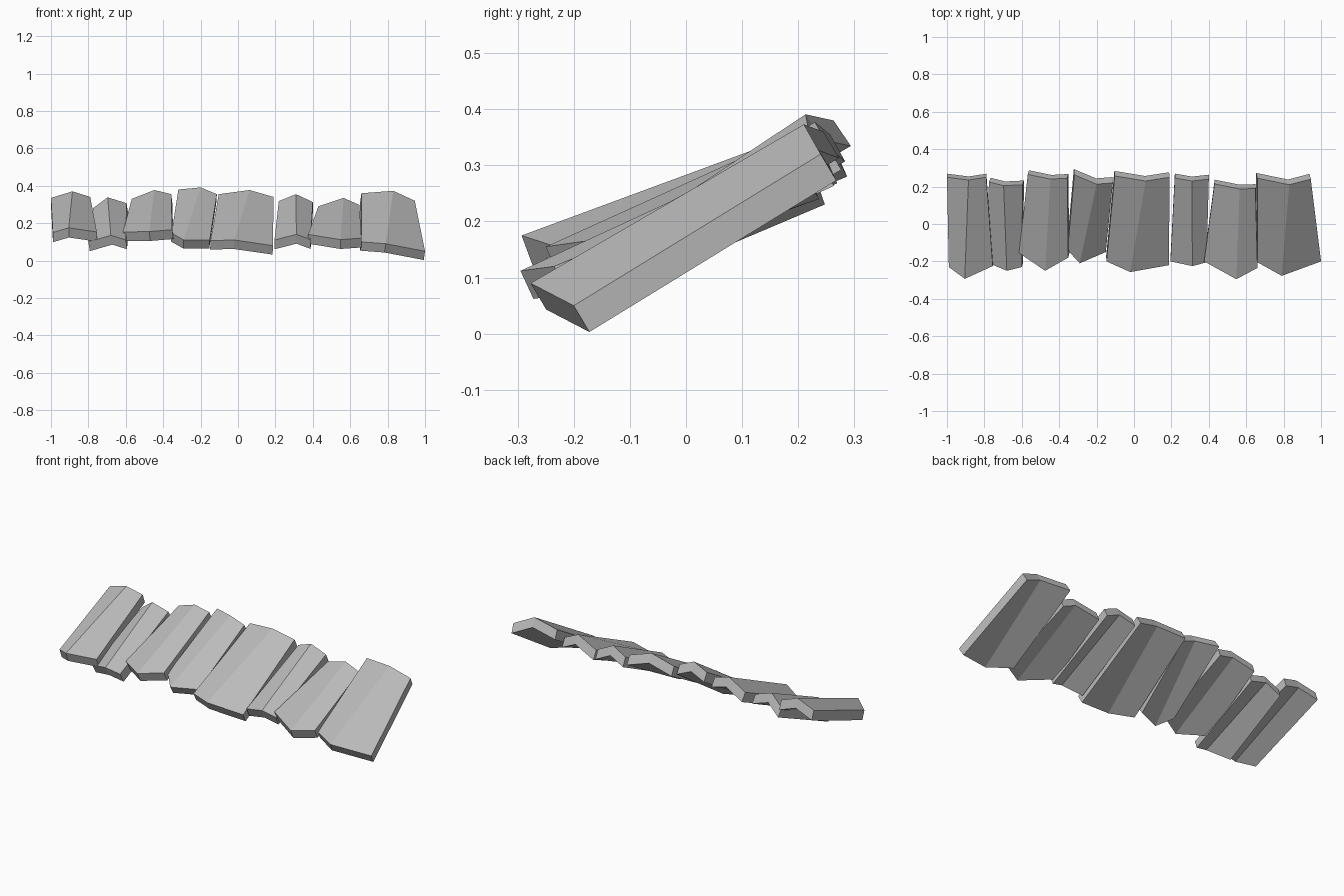
import bpy
import bmesh
from mathutils import Vector

if "Cube" in bpy.data.objects:
    bpy.data.objects.remove(bpy.data.objects["Cube"], do_unlink=True)

THICKNESS = 0.055

# One flat stone grey
stone_grey = bpy.data.materials.new("stone_grey")
stone_grey.use_nodes = True
grey = (0.5, 0.5, 0.5, 1)
stone_grey.diffuse_color = grey
stone_grey.node_tree.nodes["Principled BSDF"].inputs["Base Color"].default_value = grey


def slab(name, front, back):
    """Loft a ridged plank between two upper edges, each given as left side, ridge, right side."""
    front = [Vector(p) for p in front]
    back = [Vector(p) for p in back]
    length = back[1] - front[1]
    width = (front[2] - front[0]) + (back[2] - back[0])
    down = length.cross(width).normalized() * THICKNESS
    if down.z > 0:
        down.negate()

    bm = bmesh.new()
    front_top, back_top, front_low, back_low = (
        [bm.verts.new(p + shift) for p in edge]
        for shift in (Vector(), down) for edge in (front, back))

    # Each half has an upper, lower, front and back face
    strips = [(front_top, back_top), (back_low, front_low),
              (front_low, front_top), (back_top, back_low)]
    for near, far in strips:
        for i in range(2):
            bm.faces.new((near[i], near[i + 1], far[i + 1], far[i]))
    # Long outer sides
    for i in (0, 2):
        bm.faces.new((front_top[i], back_top[i], back_low[i], front_low[i]))
    bmesh.ops.recalc_face_normals(bm, faces=bm.faces)

    mesh = bpy.data.meshes.new(name)
    bm.to_mesh(mesh)
    bm.free()
    mesh.materials.append(stone_grey)
    obj = bpy.data.objects.new(name, mesh)
    bpy.context.scene.collection.objects.link(obj)
    return obj


# Row of overlapping slabs, from the right end to the left end
slab("right_end_slab",
     front=[(-.99, -.23, .15), (-.905, -.293, .175), (-.755, -.225, .153)],
     back=[(-1, .25, .335), (-.885, .235, .37), (-.79, .25, .34)])
slab("narrow_right_slab",
     front=[(-.8, -.2, .1), (-.68, -.25, .135), (-.6, -.23, .11)],
     back=[(-.775, .225, .28), (-.697, .205, .338), (-.596, .21, .307)])
slab("right_slab",
     front=[(-.615, -.155, .153), (-.475, -.25, .155), (-.352, -.18, .165)],
     back=[(-.568, .265, .33), (-.447, .24, .377), (-.357, .245, .355)])
slab("right_middle_slab",
     front=[(-.355, -.14, .147), (-.29, -.21, .11), (-.151, -.15, .11)],
     back=[(-.319, .263, .38), (-.2, .213, .391), (-.113, .22, .355)])
slab("middle_slab",
     front=[(-.147, -.2, .107), (-.02, -.257, .11), (.187, -.22, .08)],
     back=[(-.103, .257, .355), (.062, .23, .377), (.19, .25, .34)])
slab("narrow_left_slab",
     front=[(.195, -.2, .11), (.312, -.225, .14), (.388, -.205, .112)],
     back=[(.218, .246, .318), (.31, .23, .355), (.4, .24, .313)])
slab("left_slab",
     front=[(.375, -.2, .14), (.547, -.295, .112), (.66, -.235, .12)],
     back=[(.43, .214, .29), (.565, .187, .335), (.649, .19, .297)])
slab("left_end_slab",
     front=[(.66, -.205, .1), (.79, -.277, .09), (1, -.2, .05)],
     back=[(.66, .245, .36), (.83, .21, .373), (.945, .24, .32)])
